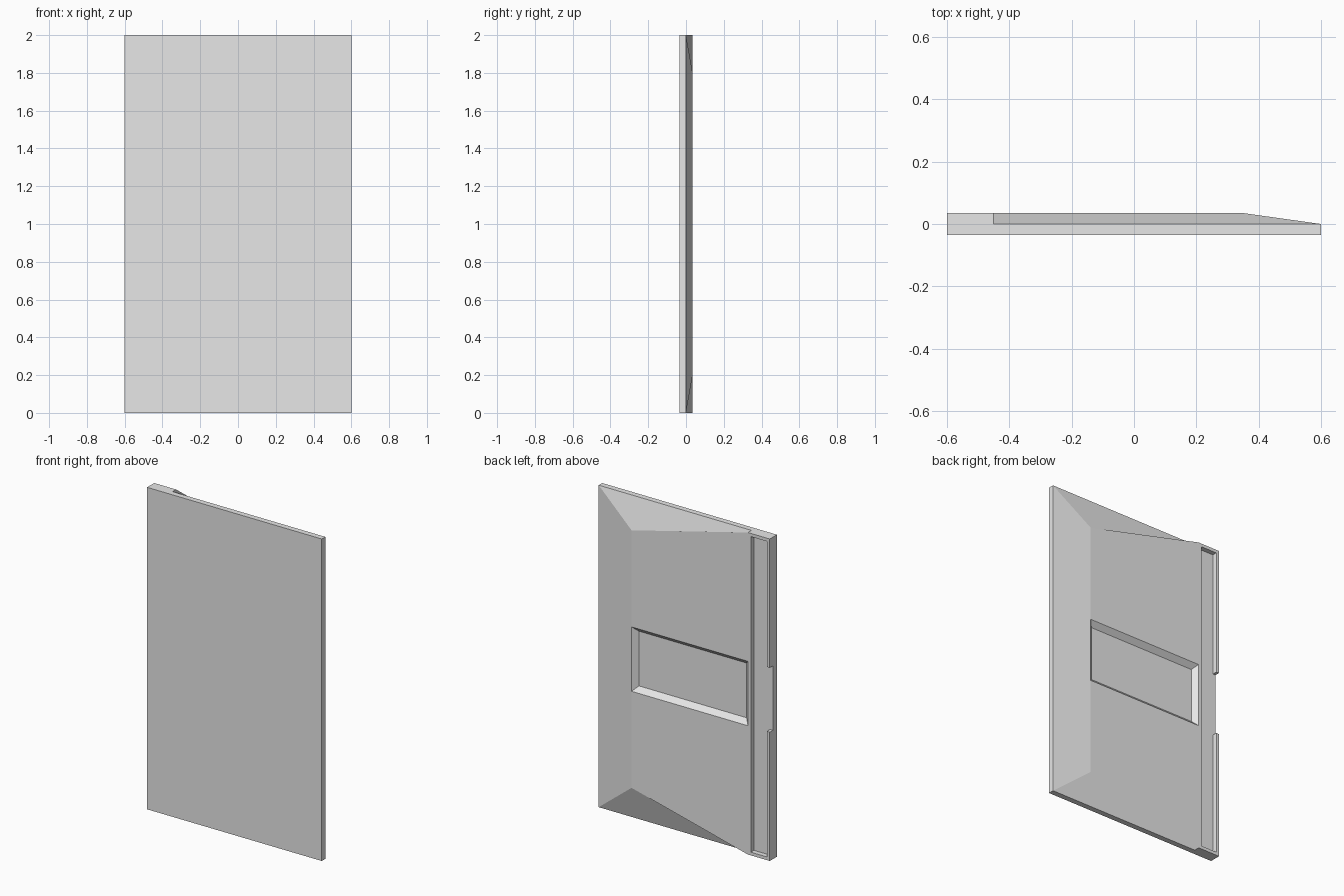
import bpy, bmesh

if "Cube" in bpy.data.objects:
    bpy.data.objects.remove(bpy.data.objects["Cube"])

H = 2.0               # panel height
F, M, B = -0.035, 0.0, 0.035   # front, thin edge and back levels in y
D = 0.005             # floor level of the pockets
L, S, E, R = -0.6, -0.45, 0.35, 0.6   # left side, strip edge, bevel start, right side
Z0, Z1 = 0.8, 1.2     # height range of handle recess and notch
RIM, INS = 0.02, 0.03

bm = bmesh.new()


def face(*pts, mirror=False):
    """Add a face, optionally with its copy mirrored top to bottom."""
    bm.faces.new([bm.verts.new(p) for p in pts])
    if mirror:
        m = [(x, y, H - z) for x, y, z in pts]
        bm.faces.new([bm.verts.new(p) for p in m[:1] + m[:0:-1]])


def walls(path, y0, y1):
    """Walls in y along a path of (x, z) points."""
    for (xa, za), (xb, zb) in zip(path, path[1:]):
        face((xa, y0, za), (xb, y0, zb), (xb, y1, zb), (xa, y1, za))


# flat front
face((L, F, 0), (R, F, 0), (R, F, H), (L, F, H))
# top and bottom edges
face((L, F, H), (R, F, H), (R, M, H), (S, M, H), (S, B, H), (L, B, H), mirror=True)
# thin right edge
face((R, F, 0), (R, M, 0), (R, M, H), (R, F, H))
# right bevel
face((R, M, 0), (E, B, 0.2), (E, B, Z0), (E, B, Z1), (E, B, 1.8), (R, M, H))
# top and bottom twisted bevels
face((E, B, 1.8), (S, B, H), (S, M, H), (R, M, H), mirror=True)
# raised back, above and below the recess
face((E, B, 1.8), (E, B, Z1), (S, B, Z1), (S, B, H), mirror=True)

# handle recess with sloped sides
outer = [(S, B, Z0), (E, B, Z0), (E, B, Z1), (S, B, Z1)]
inner = [(S + INS, D, Z0 + INS), (E - INS, D, Z0 + INS),
         (E - INS, D, Z1 - INS), (S + INS, D, Z1 - INS)]
for i in range(4):
    j = (i + 1) % 4
    face(outer[i], outer[j], inner[j], inner[i])
face(*inner)

# edge strip: channel with a finger notch in the outer wall
a, b = L + RIM, S - RIM
channel = [(L, Z0), (a, Z0), (a, RIM), (b, RIM), (b, H - RIM),
           (a, H - RIM), (a, Z1), (L, Z1)]
face(*[(x, D, z) for x, z in channel])
walls(channel, D, B)
rim = channel + [(L, H), (S, H), (S, Z1), (S, Z0), (S, 0), (L, 0)]
face(*[(x, B, z) for x, z in rim])
# left side with notch
face((L, F, 0), (L, F, H), (L, B, H), (L, B, Z1), (L, D, Z1),
     (L, D, Z0), (L, B, Z0), (L, B, 0))

bmesh.ops.remove_doubles(bm, verts=bm.verts, dist=1e-5)
bmesh.ops.recalc_face_normals(bm, faces=bm.faces)

mesh = bpy.data.meshes.new("door_panel")
bm.to_mesh(mesh)
bm.free()
grey = bpy.data.materials.new("light_grey")
grey.diffuse_color = (0.8, 0.8, 0.8, 1)
grey.use_nodes = True
grey.node_tree.nodes["Principled BSDF"].inputs["Base Color"].default_value = grey.diffuse_color
mesh.materials.append(grey)
panel = bpy.data.objects.new("door_panel", mesh)
bpy.context.collection.objects.link(panel)
